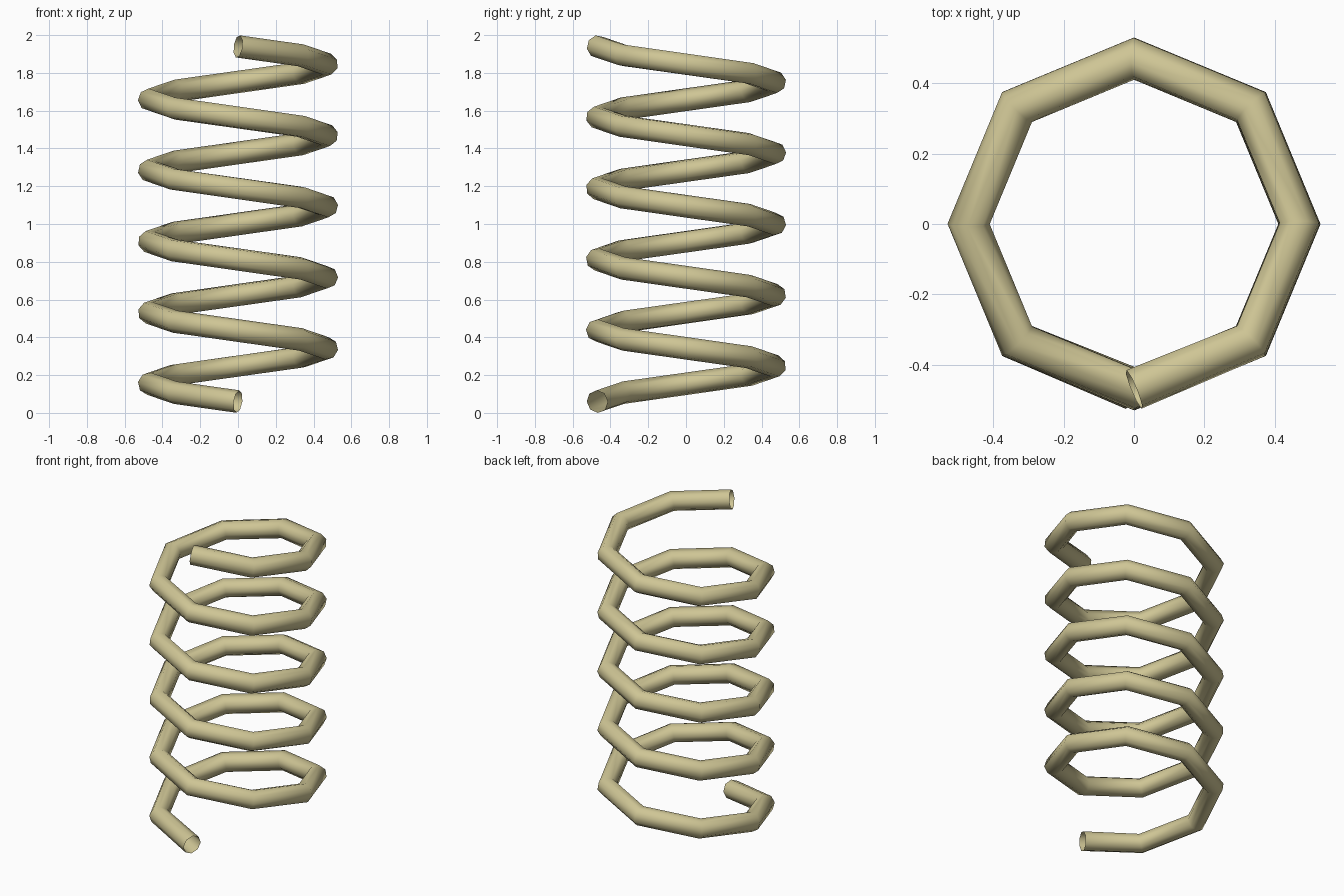
import bpy
import math

if "Cube" in bpy.data.objects:
    bpy.data.objects.remove(bpy.data.objects["Cube"])

TURNS, STEPS = 5, 8          # coarse octagonal coil
RADIUS, TUBE = 0.47, 0.06
Z0, Z1 = 0.06, 1.94

# helix path, starting at the front and winding towards -x
count = TURNS * STEPS + 1
curve = bpy.data.curves.new("coil_spring", "CURVE")
curve.dimensions = "3D"
path = curve.splines.new("POLY")
path.points.add(count - 1)
for i, p in enumerate(path.points):
    a = -math.pi / 2 - 2 * math.pi * i / STEPS
    z = Z0 + (Z1 - Z0) * i / (count - 1)
    p.co = (RADIUS * math.cos(a), RADIUS * math.sin(a), z, 1)
path.use_smooth = True

# round wire with open ends
curve.bevel_depth = TUBE
curve.bevel_resolution = 2
curve.use_fill_caps = False
spring = bpy.data.objects.new("coil_spring", curve)
bpy.context.collection.objects.link(spring)

# wire colour
mat = bpy.data.materials.new("wire_tan")
mat.diffuse_color = (0.62, 0.56, 0.30, 1)
mat.use_nodes = True
mat.node_tree.nodes["Principled BSDF"].inputs["Base Color"].default_value = mat.diffuse_color
curve.materials.append(mat)

# convert to mesh
bpy.context.view_layer.objects.active = spring
spring.select_set(True)
bpy.ops.object.convert(target="MESH")
